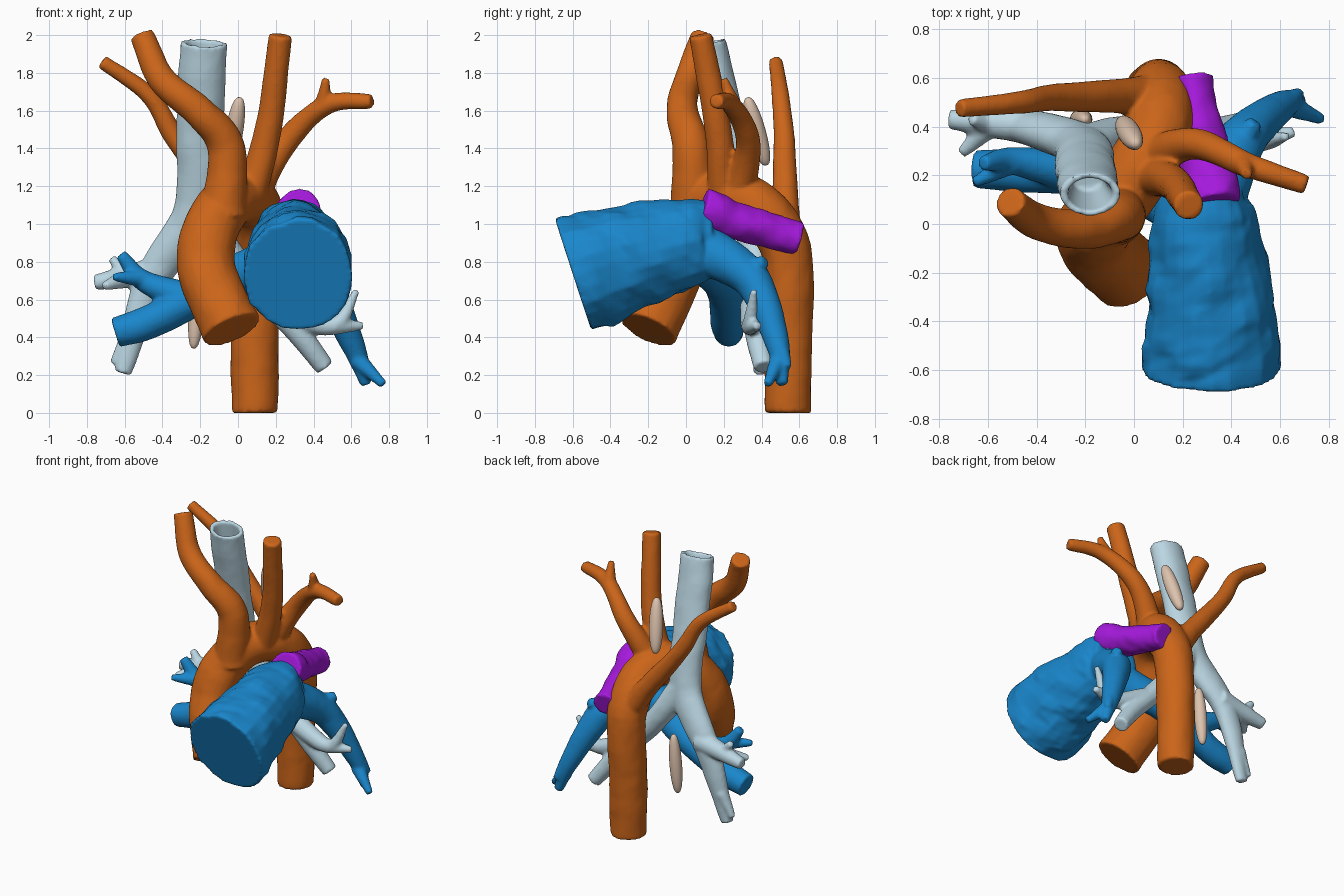
import bpy, bmesh, math
from mathutils import Vector, Matrix, noise

if "Cube" in bpy.data.objects:
    bpy.data.objects.remove(bpy.data.objects["Cube"])


def spline(pts, steps=8):
    """Catmull-Rom curve through a few points."""
    p = [Vector(q) for q in pts]
    p = [p[0] * 2 - p[1]] + p + [p[-1] * 2 - p[-2]]
    out = []
    for a, b, c, d in zip(p, p[1:], p[2:], p[3:]):
        for s in range(steps):
            t = s / steps
            out.append(0.5 * (2 * b + (c - a) * t + (2 * a - 5 * b + 4 * c - d) * t * t
                              + (3 * b - a - 3 * c + d) * t ** 3))
    return out + [p[-2]]


def tube(bm, pts, r0, r1, power=0.5, squash=1.0, rough=0.05, recess=0.0, sides=24):
    """Closed tube tapering from r0 to r1; recess hollows out its first end."""
    cs = spline(pts)
    rings, u = [], None

    def ring(c, u, v, r):
        vs = []
        for k in range(sides):
            a = 2 * math.pi * k / sides
            off = u * (r * math.cos(a)) + v * (r * squash * math.sin(a))
            f = 1 + rough * (noise.noise((c + off) * 7) + 0.5 * noise.noise((c + off) * 16))
            vs.append(bm.verts.new(c + off * f))
        rings.append(vs)

    last = len(cs) - 1
    for i, c in enumerate(cs):
        t = (cs[min(i + 1, last)] - cs[max(i - 1, 0)]).normalized()
        if u is None:
            u = Vector((1, 0, 0)) if abs(t.x) < 0.8 else Vector((0, 0, 1))
        u = (u - t * u.dot(t)).normalized()
        v = t.cross(u)
        r = r0 + (r1 - r0) * (i / last) ** power
        if i == 0 and recess:
            for k in (0.5, 0.66, 0.76):
                ring(c + t * recess * (0.76 - k) * 4, u, v, r * k)
        ring(c, u, v, r)
    for a, b in zip(rings, rings[1:]):
        for k in range(sides):
            n = (k + 1) % sides
            bm.faces.new((a[k], a[n], b[n], b[k]))
    bm.faces.new(rings[0][::-1])
    bm.faces.new(rings[-1])


def twig(bm, start, end):
    tube(bm, (start, end), 0.05, 0.022, power=1, rough=0.1)


def finish(name, color, bm, smooth=0):
    """Make the object; smooth > 0 also fuses its tubes into one surface."""
    bmesh.ops.recalc_face_normals(bm, faces=bm.faces)
    me = bpy.data.meshes.new(name)
    bm.to_mesh(me)
    bm.free()
    ob = bpy.data.objects.new(name, me)
    bpy.context.collection.objects.link(ob)
    mat = bpy.data.materials.new(name + "_color")
    mat.diffuse_color = color
    mat.use_nodes = True
    mat.node_tree.nodes["Principled BSDF"].inputs["Base Color"].default_value = mat.diffuse_color
    me.materials.append(mat)
    for f in me.polygons:
        f.use_smooth = True
    if smooth:
        m = ob.modifiers.new("fuse", 'REMESH')
        m.mode, m.voxel_size, m.use_smooth_shade = 'VOXEL', 0.012, True
        s = ob.modifiers.new("soften", 'SMOOTH')
        s.factor, s.iterations = 0.5, smooth


# Aorta: ascending, arch and descending
bm = bmesh.new()
tube(bm, ((-.03, -.2, .44), (-.165, -.06, .75), (-.14, .02, .98), (-.03, .15, 1.13),
          (.09, .36, 1.1), (.11, .53, .86), (.09, .54, .4), (.09, .54, 0)), .16, .122, 1)
# Neck arteries
tube(bm, ((-.08, .04, 1.05), (-.06, .03, 1.4), (-.2, -.02, 1.59), (-.4, .01, 1.76),
          (-.51, .09, 2)), .135, .065)
tube(bm, ((.05, .2, 1.1), (.16, .17, 1.5), (.225, .075, 2)), .095, .062)
# Left arm artery, and right arm artery crossing behind the windpipe
tube(bm, ((.06, .27, 1.12), (.25, .33, 1.43), (.47, .24, 1.63), (.71, .16, 1.65)), .1, .04)
twig(bm, (.45, .25, 1.62), (.465, .2, 1.77))
tube(bm, ((.1, .53, .9), (-.1, .525, 1.16), (-.33, .52, 1.45), (-.47, .5, 1.68),
          (-.72, .475, 1.86)), .1, .038)
finish("aorta", (0.60, 0.13, 0.01, 1), bm, 5)

# Windpipe with its hollow top, running into the right main branch
bm = bmesh.new()
tube(bm, ((-.18, .12, 1.96), (-.2, .23, 1.5), (-.23, .33, 1.06), (-.46, .4, .7),
          (-.61, .39, .21)), .125, .045, power=3, squash=.74, recess=.25)
twig(bm, (-.57, .4, .42), (-.66, .4, .26))
tube(bm, ((-.4, .4, .76), (-.76, .43, .69)), .08, .04, power=1)
twig(bm, (-.6, .4, .71), (-.71, .29, .67))
twig(bm, (-.57, .4, .7), (-.67, .43, .82))
# Left main branch
tube(bm, ((-.2, .32, 1.08), (-.02, .37, .8), (.28, .37, .47), (.46, .41, .24)), .09, .052, 1)
tube(bm, ((.2, .36, .56), (.5, .34, .46), (.63, .36, .65)), .075, .018, 1)
twig(bm, (.5, .34, .46), (.66, .38, .46))
finish("windpipe", (0.50, 0.68, 0.77, 1), bm, 4)

# Lung artery: wide trunk
bm = bmesh.new()
tube(bm, ((.315, -.595, .725), (.315, -.3, .82), (.29, .05, .91), (.3, .16, .92)),
     .29, .15, power=1.5, squash=1.06, rough=.1)
# Right lung branch
tube(bm, ((.25, .05, .85), (-.1, .2, .68), (-.45, .22, .49), (-.65, .225, .425)), .135, .08)
tube(bm, ((-.25, .21, .6), (-.5, .26, .7), (-.62, .25, .84)), .085, .03, 1)
twig(bm, (-.5, .25, .71), (-.66, .17, .72))
# Left lung branch
tube(bm, ((.32, .08, .88), (.45, .35, .7), (.6, .48, .38), (.68, .51, .15)), .135, .03, 1)
twig(bm, (.63, .49, .28), (.77, .43, .15))
twig(bm, (.62, .49, .36), (.68, .54, .24))
tube(bm, ((.4, .28, .75), (.5, .42, .8)), .08, .03, 1)
finish("lung_artery", (0.01, 0.24, 0.60, 1), bm, 2)

# Connecting duct between the lung artery and the aorta
bm = bmesh.new()
tube(bm, ((.32, .08, 1.07), (.29, .27, 1.01), (.24, .6, .92)), .12, .085, 1, rough=.2)
finish("connecting_duct", (0.38, 0.01, 0.72, 1), bm, 4)

# Gullet pieces, above and below the branching
for name, a, b, r in (("upper_gullet", (-.05, .425, 1.31), (.01, .325, 1.67), .047),
                      ("lower_gullet", (-.235, .43, .34), (-.2, .43, .76), .042)):
    a, b = Vector(a), Vector(b)
    bm = bmesh.new()
    bmesh.ops.create_uvsphere(bm, u_segments=32, v_segments=20, radius=1)
    for v in bm.verts:  # blunt ends
        k = r * max(v.co.x ** 2 + v.co.y ** 2, 1e-6) ** -0.12
        v.co = (v.co.x * k, v.co.y * k, v.co.z * (b - a).length / 2)
    turn = (b - a).to_track_quat('Z', 'Y').to_matrix().to_4x4()
    bm.transform(Matrix.Translation((a + b) / 2) @ turn)
    finish(name, (0.72, 0.54, 0.42, 1), bm)
